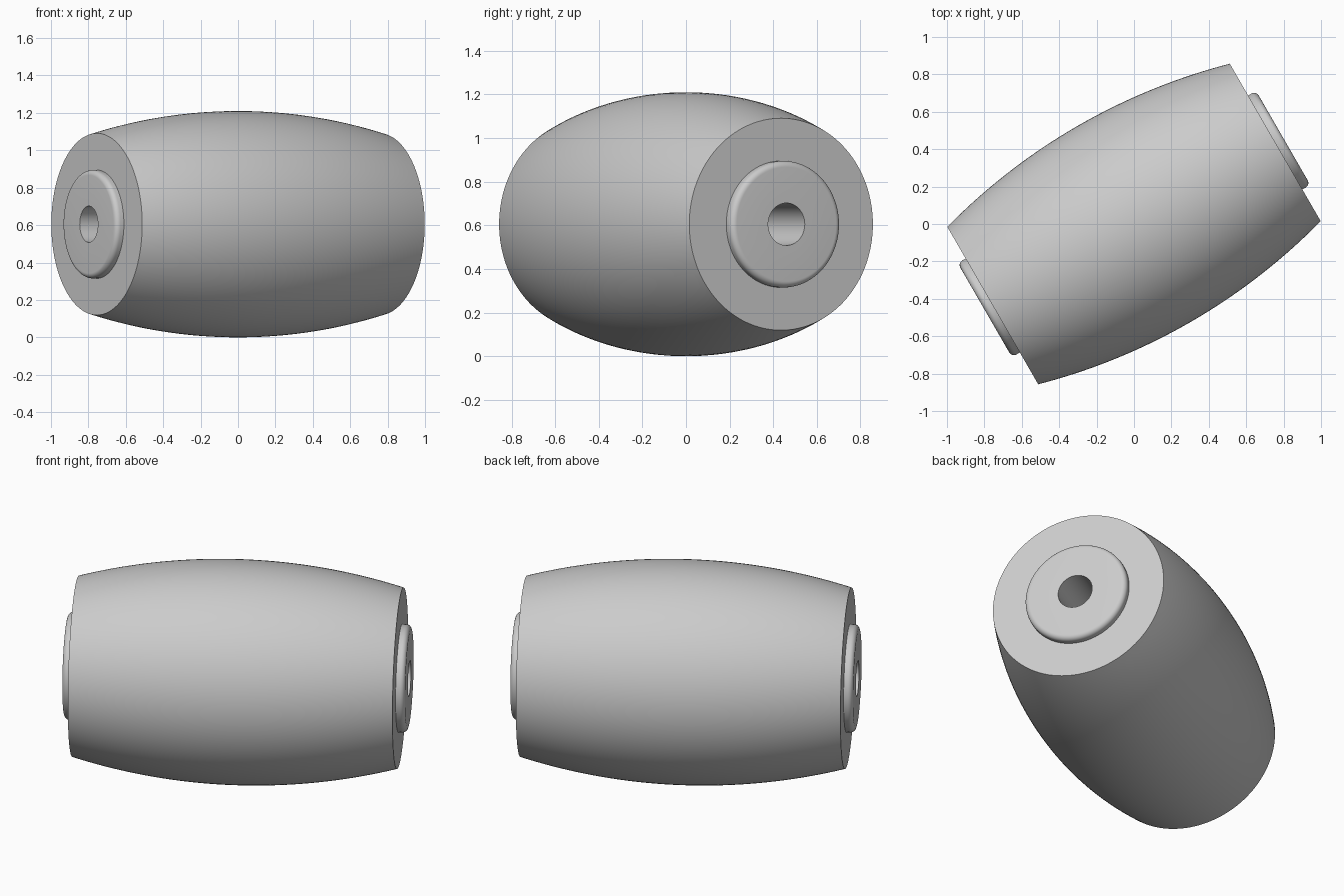
import bpy, bmesh, math
from mathutils import Matrix, Vector

cube = bpy.data.objects.get("Cube")
if cube:
    bpy.data.objects.remove(cube, do_unlink=True)

SEGMENTS = 128
HALF = 0.872         # half length of the barrel
END_R, MID_R = 0.486, 0.605
HUB_END = 0.921      # half length including collars
HUB_R, BORE_R, FILLET = 0.29, 0.097, 0.028

grey = bpy.data.materials.new("neutral grey")
grey.use_nodes = True
colour = (0.6, 0.6, 0.6, 1)
grey.diffuse_color = colour
grey.node_tree.nodes["Principled BSDF"].inputs["Base Color"].default_value = colour

# The long axis lies flat, turned 30 degrees about z
placement = Matrix.Translation((0, 0, MID_R)) @ Matrix.Rotation(math.radians(30), 4, 'Z')


def revolve(name, profile):
    """Spin a list of (axial, radius) points about the long axis."""
    bm = bmesh.new()
    rings = []
    for t, r in profile:
        angles = [2 * math.pi * i / SEGMENTS for i in range(SEGMENTS)]
        rings.append([bm.verts.new((t, r * math.cos(a), r * math.sin(a))) for a in angles])
    for a, b in zip(rings, rings[1:]):
        for i in range(SEGMENTS):
            j = (i + 1) % SEGMENTS
            bm.faces.new((a[i], a[j], b[j], b[i]))
    mesh = bpy.data.meshes.new(name)
    bm.to_mesh(mesh)
    bm.free()
    mesh.materials.append(grey)
    obj = bpy.data.objects.new(name, mesh)
    obj.matrix_world = placement
    bpy.context.collection.objects.link(obj)
    bpy.ops.object.select_all(action='DESELECT')
    obj.select_set(True)
    bpy.context.view_layer.objects.active = obj
    bpy.ops.object.shade_smooth_by_angle(angle=math.radians(30))


# Barrel: circular arc bulging at the middle, with flat ring ends
sag = MID_R - END_R
arc_r = (HALF ** 2 + sag ** 2) / (2 * sag)
STEPS = 40
barrel = [(-HALF, HUB_R)]
for k in range(STEPS + 1):
    t = HALF * (2 * k / STEPS - 1)
    barrel.append((t, MID_R - arc_r + math.sqrt(arc_r ** 2 - t ** 2)))
barrel.append((HALF, HUB_R))
revolve("barrel_body", barrel)

# Hub: a rounded collar at each end, joined by the through bore
collar = [(HALF, HUB_R)]
for k in range(9):
    a = math.pi / 2 * k / 8
    collar.append((HUB_END - FILLET * (1 - math.sin(a)), HUB_R - FILLET * (1 - math.cos(a))))
collar.append((HUB_END, BORE_R))
revolve("hub_with_bore", collar + [(-t, r) for t, r in reversed(collar)])
